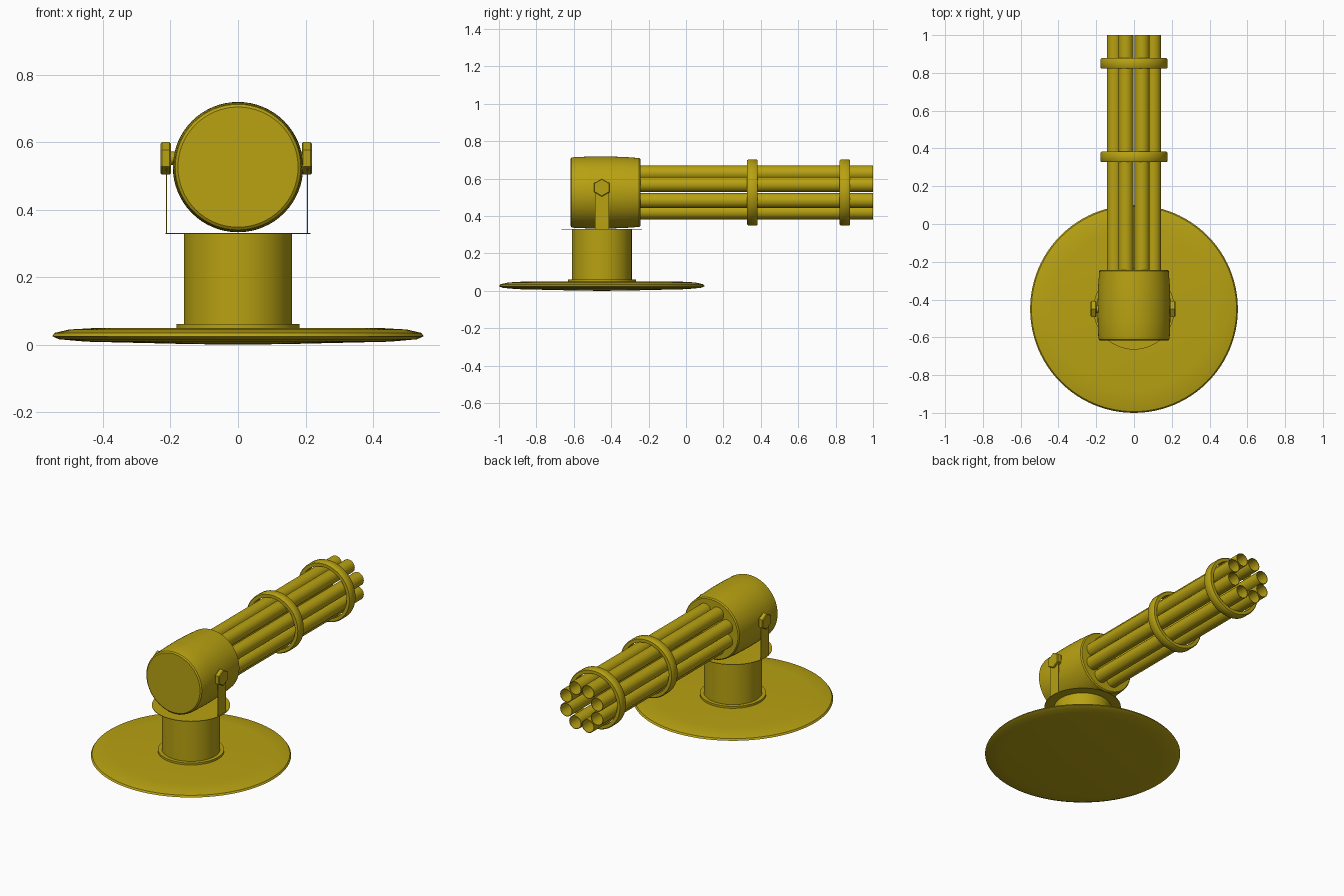
import bpy, bmesh, math
from mathutils import Matrix, Vector

if "Cube" in bpy.data.objects:
    bpy.data.objects.remove(bpy.data.objects["Cube"])

mat = bpy.data.materials.new("mustard yellow")
mat.diffuse_color = (0.48, 0.36, 0.006, 1)
mat.use_nodes = True
mat.node_tree.nodes["Principled BSDF"].inputs["Base Color"].default_value = mat.diffuse_color

BY = -0.45      # y of the pedestal axis
GZ = 0.526      # z of the gun axis


def finish(name, bm, angle=35):
    bmesh.ops.recalc_face_normals(bm, faces=bm.faces)
    me = bpy.data.meshes.new(name)
    bm.to_mesh(me)
    bm.free()
    ob = bpy.data.objects.new(name, me)
    bpy.context.collection.objects.link(ob)
    me.materials.append(mat)
    bpy.ops.object.select_all(action='DESELECT')
    ob.select_set(True)
    bpy.context.view_layer.objects.active = ob
    bpy.ops.object.shade_smooth_by_angle(angle=math.radians(angle))
    return ob


def lathe(name, profile, origin, axis='Z', n=64, closed=False, angle=35):
    """Spin (radius, height) points round an axis through origin."""
    bm = bmesh.new()
    rings = []
    for r, h in profile:
        if r == 0:
            rings.append([bm.verts.new((0, 0, h))] * n)
        else:
            rings.append([bm.verts.new((r * math.cos(2 * math.pi * i / n),
                                        r * math.sin(2 * math.pi * i / n), h)) for i in range(n)])
    pairs = list(zip(rings, rings[1:]))
    if closed:
        pairs.append((rings[-1], rings[0]))
    for a, b in pairs:
        for i in range(n):
            j = (i + 1) % n
            quad = list(dict.fromkeys((a[i], a[j], b[j], b[i])))
            bm.faces.new(quad)
    rot = {'Z': Matrix(), 'Y': Matrix.Rotation(-math.pi / 2, 4, 'X'),
           'X': Matrix.Rotation(math.pi / 2, 4, 'Y')}[axis]
    bm.transform(Matrix.Translation(origin) @ rot)
    return finish(name, bm, angle)


# pedestal: lens-shaped base plate, flange, column, thin turntable
lathe("base_plate", [(0, 0), (0.15, 0.002), (0.45, 0.009), (0.53, 0.016), (0.55, 0.025), (0.543, 0.035),
                     (0.50, 0.045), (0.43, 0.049), (0, 0.051)], (0, BY, 0), n=96)
lathe("column_flange", [(0, 0.045), (0.182, 0.045), (0.182, 0.062), (0, 0.062)], (0, BY, 0))
lathe("column", [(0, 0.05), (0.16, 0.05), (0.16, 0.329), (0, 0.329)], (0, BY, 0))
lathe("turntable", [(0, 0.328), (0.215, 0.328), (0.215, 0.331), (0, 0.331)], (0, BY, 0))

# gun housing, slightly barrel-shaped
lathe("housing", [(0, -0.618), (0.178, -0.618), (0.186, -0.612), (0.189, -0.60), (0.192, -0.52), (0.193, -0.43),
                  (0.190, -0.33), (0.184, -0.25), (0.178, -0.243), (0, -0.243)], (0, 0, GZ), 'Y')

# eight open barrels in a circle
for k in range(8):
    a = math.radians(22.5 + 45 * k)
    lathe(f"barrel_{k + 1}", [(0.04, -0.30), (0.04, 1.0), (0.037, 1.0), (0.037, -0.30)],
          (0.112 * math.cos(a), 0, GZ + 0.112 * math.sin(a)), 'Y', n=28, closed=True)

# clamp rings round the barrels
for k, y in enumerate((0.355, 0.85)):
    lathe(f"clamp_ring_{k + 1}", [(0.153, -0.028), (0.172, -0.028), (0.177, -0.022), (0.177, 0.022),
                                  (0.172, 0.028), (0.153, 0.028)], (0, y, GZ), 'Y', closed=True, angle=50)

# yoke arms, pins and hex bolts on both sides
for side, s in (("left", -1), ("right", 1)):
    off = -0.005
    bm = bmesh.new()
    w, top = 0.037, 0.55
    pts = [(-w, 0.329), (w, 0.329)] + [(w * math.cos(t * math.pi / 12), top + w * math.sin(t * math.pi / 12))
                                       for t in range(13)]
    x = s * 0.209 + off * 0.6
    f = bm.faces.new([bm.verts.new((x - 0.002, BY + u, z)) for u, z in pts])
    ext = bmesh.ops.extrude_face_region(bm, geom=[f])
    bmesh.ops.translate(bm, vec=(0.004, 0, 0), verts=[v for v in ext['geom'] if isinstance(v, bmesh.types.BMVert)])
    finish(f"yoke_arm_{side}", bm)
    lathe(f"pivot_pin_{side}", [(0, -0.02), (0.02, -0.02), (0.02, 0.02), (0, 0.02)],
          (s * 0.19, BY, 0.552), 'X', n=24)
    lathe(f"hex_bolt_{side}", [(0, -0.015), (0.044, -0.015), (0.048, -0.011), (0.048, 0.011), (0.044, 0.015),
                               (0, 0.015)], (s * 0.209 + off, BY, 0.552), 'X', n=6, angle=20)
